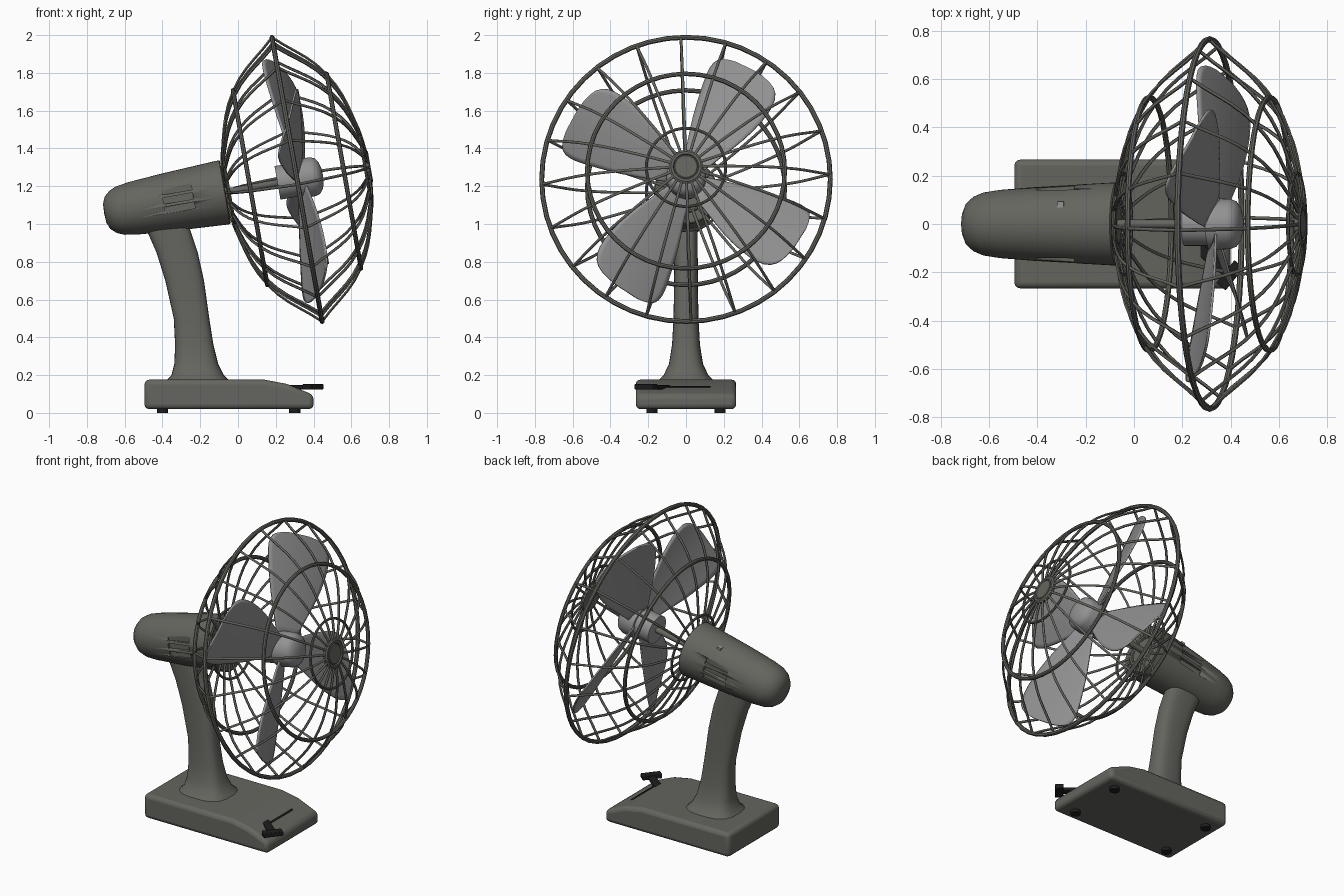
import bpy, bmesh, math
from mathutils import Matrix, Vector

if "Cube" in bpy.data.objects:
    bpy.data.objects.remove(bpy.data.objects["Cube"])


def material(name, r, g, b):
    m = bpy.data.materials.new(name)
    m.use_nodes = True
    m.diffuse_color = (r, g, b, 1)
    m.node_tree.nodes["Principled BSDF"].inputs["Base Color"].default_value = (r, g, b, 1)
    return m


BODY = material("warm grey", 0.13, 0.13, 0.115)
BLADE = material("light grey", 0.29, 0.29, 0.29)
BLACK = material("black", 0.012, 0.012, 0.012)

# Head frame: local z runs along the tilted fan axis, local x is world y
T = math.radians(10)
HEAD = Matrix(((0, -math.sin(T), math.cos(T), 0.3125),
               (1, 0, 0, 0),
               (0, math.cos(T), math.sin(T), 1.236),
               (0, 0, 0, 1)))


def finish(name, bm, mat, matrix=Matrix(), angle=35):
    bmesh.ops.remove_doubles(bm, verts=bm.verts, dist=1e-5)
    bmesh.ops.recalc_face_normals(bm, faces=bm.faces)
    mesh = bpy.data.meshes.new(name)
    bm.to_mesh(mesh)
    bm.free()
    mesh.materials.append(mat)
    ob = bpy.data.objects.new(name, mesh)
    bpy.context.collection.objects.link(ob)
    ob.matrix_world = matrix
    bpy.ops.object.select_all(action='DESELECT')
    ob.select_set(True)
    bpy.context.view_layer.objects.active = ob
    bpy.ops.object.shade_smooth_by_angle(angle=math.radians(angle))
    return ob


def loft(bm, rows, wrap=True, loop=False, caps=False):
    """Skin a list of equally long point rows."""
    grid = [[bm.verts.new(p) for p in row] for row in rows]
    n = len(rows[0])
    for i in range(len(grid) if loop else len(grid) - 1):
        a, b = grid[i], grid[(i + 1) % len(grid)]
        for j in range(n if wrap else n - 1):
            k = (j + 1) % n
            bm.faces.new((a[j], a[k], b[k], b[j]))
    if caps:
        bm.faces.new(grid[0])
        bm.faces.new(grid[-1])


def lathe(name, profile, mat, steps=48, loop=False):
    """Turn (axial, radius) points around the fan axis."""
    bm = bmesh.new()
    turns = [2 * math.pi * i / steps for i in range(steps)]
    loft(bm, [[(max(r, 1e-7) * math.cos(a), max(r, 1e-7) * math.sin(a), s) for a in turns]
              for s, r in profile], loop=loop)
    return finish(name, bm, mat, HEAD)


def ring(name, s, radius, tube):
    corners = [math.tau * i / 8 for i in range(8)]
    lathe(name, [(s + tube * math.sin(a), radius + tube * math.cos(a)) for a in corners],
          BODY, loop=True)


def add_box(bm, centre, size, rot=Matrix()):
    m = Matrix.Translation(centre) @ rot @ Matrix.Diagonal((*size, 1))
    bmesh.ops.create_cube(bm, size=1, matrix=m)


def bevel(ob, width, segments):
    mod = ob.modifiers.new("Bevel", 'BEVEL')
    mod.width, mod.segments, mod.limit_method = width, segments, 'ANGLE'
    mod.angle_limit = math.radians(30)


# Base: side profile extruded across the width
side = [(-0.495, 0.02), (0.4, 0.02), (0.4, 0.095), (0.26, 0.153), (0.14, 0.176), (-0.495, 0.176)]
bm = bmesh.new()
loft(bm, [[(x, y, z) for x, z in side] for y in (-0.266, 0.266)], caps=True)
base = finish("base", bm, BODY)
bevel(base, 0.025, 3)

# Feet
bm = bmesh.new()
for x in (-0.4, 0.3):
    for y in (-0.18, 0.18):
        bmesh.ops.create_cone(bm, cap_ends=True, segments=20, radius1=0.03, radius2=0.03,
                              depth=0.03, matrix=Matrix.Translation((x, y, 0.015)))
finish("feet", bm, BLACK)

# Switch lever with a cross head, and its slot on the slope
turn = Matrix.Rotation(math.radians(-39), 4, 'Z')
bm = bmesh.new()
add_box(bm, (0.32, -0.145, 0.136), (0.2, 0.045, 0.022), turn)
add_box(bm, (0.397, -0.212, 0.138), (0.05, 0.12, 0.028), turn)
lever = finish("switch_lever", bm, BLACK)
bevel(lever, 0.004, 2)
bm = bmesh.new()
add_box(bm, (0.3, 0, 0.137), (0.012, 0.26, 0.008), Matrix.Rotation(math.radians(22), 4, 'Y'))
finish("switch_slot", bm, BLACK)

# Neck: rounded sections at height z, from back to front, with half width
sections = [(0.165, -0.385, -0.04, 0.155), (0.2, -0.352, -0.075, 0.118),
            (0.26, -0.337, -0.105, 0.09), (0.36, -0.333, -0.13, 0.074),
            (0.5, -0.34, -0.152, 0.066), (0.7, -0.385, -0.18, 0.063),
            (0.85, -0.432, -0.213, 0.062), (1.05, -0.52, -0.28, 0.062)]
bm = bmesh.new()
rows = []
for z, back, front, half in sections:
    row = []
    for i in range(32):
        c, s = math.cos(math.tau * i / 32), math.sin(math.tau * i / 32)
        row.append(((back + front) / 2 + (front - back) / 2 * math.copysign(abs(c) ** 0.7, c),
                    half * math.copysign(abs(s) ** 0.7, s), z))
    rows.append(row)
loft(bm, rows, caps=True)
finish("neck", bm, BODY, angle=50)

# Motor housing with vent slots cut in both sides
motor = lathe("motor_housing", [(-1.037, 0), (-1.034, 0.05), (-1.02, 0.085), (-0.99, 0.113),
                                (-0.95, 0.13), (-0.88, 0.141), (-0.7, 0.155), (-0.41, 0.171),
                                (-0.39, 0.171), (-0.385, 0.165), (-0.385, 0)], BODY)
bm = bmesh.new()
for sign in (-1, 1):
    for i in (-1, 0, 1):
        add_box(bm, (sign * 0.17, 0.01 + 0.05 * i, -0.637), (0.06, 0.034, 0.16))
cutter = finish("vent_cutter", bm, BODY, HEAD)
cutter.hide_render = True
cutter.hide_set(True)
cut = motor.modifiers.new("Vents", 'BOOLEAN')
cut.operation, cut.solver, cut.object = 'DIFFERENCE', 'EXACT', cutter

# Small button on top of the housing
bm = bmesh.new()
add_box(bm, (0.08, 0.135, -0.6), (0.026, 0.02, 0.026))
finish("top_button", bm, BLADE, HEAD)

# Shaft and blade hub
lathe("shaft", [(-0.4, 0), (-0.4, 0.018), (0, 0.018), (0, 0)], BODY, 16)
lathe("blade_hub", [(-0.105, 0), (-0.105, 0.09), (0.0, 0.09), (0.0, 0.106), (0.085, 0.104),
                    (0.11, 0.095), (0.128, 0.07), (0.137, 0.035), (0.139, 0)], BLADE)

# Four pitched blades: radius with the two edge offsets
outline = [(0.07, -0.06, 0.06), (0.2, -0.11, 0.1), (0.32, -0.165, 0.142), (0.45, -0.2, 0.172),
           (0.56, -0.212, 0.197), (0.63, -0.19, 0.197), (0.667, -0.135, 0.167),
           (0.682, -0.04, 0.095)]
for n in range(4):
    bm = bmesh.new()
    rows = []
    for r, low, high in outline:
        offsets = [low + (high - low) * i / 8 for i in range(9)]
        rows.append([(r, t, 0.02 - 0.4 * t - 0.4 * t * t) for t in offsets])
    loft(bm, rows, wrap=False)
    spin = Matrix.Rotation(math.radians(60 + 90 * n), 4, 'Z')
    blade = finish("blade_%d" % (n + 1), bm, BLADE, HEAD @ spin)
    blade.modifiers.new("Smooth", 'SUBSURF').levels = 1
    blade.modifiers["Smooth"].render_levels = 1
    thick = blade.modifiers.new("Thickness", 'SOLIDIFY')
    thick.thickness, thick.offset = 0.01, 0

# Guard: rim, front and back hoops, end caps
ring("guard_rim", 0, 0.764, 0.013)
for side_name, d in (("front", 1), ("back", -1)):
    ring(side_name + "_hoop", d * 0.252, 0.523, 0.012)
    ring(side_name + "_inner_hoop", d * 0.366, 0.21, 0.008)
lathe("front_cap", [(0.37, 0), (0.37, 0.088), (0.388, 0.09), (0.395, 0.08), (0.395, 0.068),
                    (0.388, 0.064), (0.393, 0.058), (0.393, 0)], BODY)
ring("back_collar", -0.385, 0.1, 0.012)

# Guard wires: curved spokes from each cap out to the rim
curve = bpy.data.curves.new("wire_path", 'CURVE')
curve.dimensions = '3D'
curve.bevel_depth, curve.bevel_resolution, curve.resolution_u = 0.0075, 1, 5
for d in (1, -1):
    for i in range(20):
        a = math.radians(2 + 18 * i)
        spline = curve.splines.new('BEZIER')
        path = [(0.764, 0), (0.523, 0.25), (0.21, 0.366), (0.08, 0.385)]
        spline.bezier_points.add(len(path) - 1)
        for point, (r, s) in zip(spline.bezier_points, path):
            point.co = Vector((r * math.cos(a), r * math.sin(a), d * s))
            point.handle_left_type = point.handle_right_type = 'AUTO'
helper = bpy.data.objects.new("wire_helper", curve)
bpy.context.collection.objects.link(helper)
bpy.context.view_layer.update()
wires = bpy.data.meshes.new_from_object(helper.evaluated_get(bpy.context.evaluated_depsgraph_get()))
bpy.data.objects.remove(helper)
bm = bmesh.new()
bm.from_mesh(wires)
bpy.data.meshes.remove(wires)
finish("guard_wires", bm, BODY, HEAD, angle=60)
